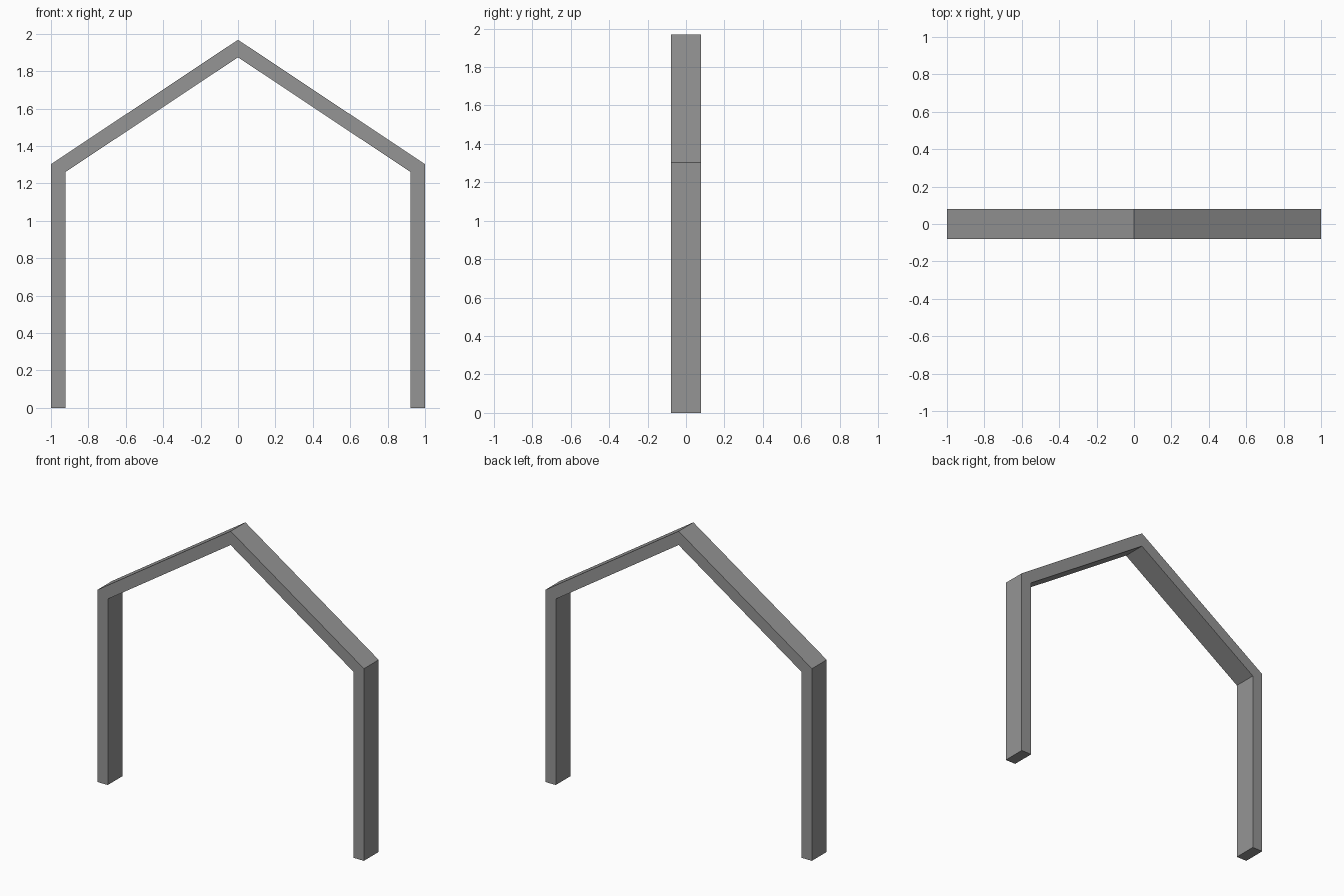
import bpy
import bmesh

if "Cube" in bpy.data.objects:
    bpy.data.objects.remove(bpy.data.objects["Cube"])

HALF_DEPTH = 0.079
T = 0.078            # beam thickness
EAVE, RIDGE = 1.303, 1.968

# Mitre points where the inner faces of the beams meet
slope = RIDGE - EAVE
drop = T * (1 + slope ** 2) ** 0.5
inner_ridge = RIDGE - drop
inner_eave = EAVE + T * slope - drop

# Dark grey paint
paint = bpy.data.materials.new("dark_grey")
paint.diffuse_color = (0.3, 0.3, 0.3, 1)
paint.use_nodes = True
paint.node_tree.nodes["Principled BSDF"].inputs["Base Color"].default_value = paint.diffuse_color


def beam(name, profile, side):
    """Extrude an x-z profile through the frame depth; side = -1 or 1."""
    bm = bmesh.new()
    face = bm.faces.new([bm.verts.new((side * x, -HALF_DEPTH, z)) for x, z in profile])
    ext = bmesh.ops.extrude_face_region(bm, geom=[face])
    verts = [v for v in ext["geom"] if isinstance(v, bmesh.types.BMVert)]
    bmesh.ops.translate(bm, verts=verts, vec=(0, 2 * HALF_DEPTH, 0))
    bmesh.ops.recalc_face_normals(bm, faces=bm.faces)
    mesh = bpy.data.meshes.new(name)
    bm.to_mesh(mesh)
    bm.free()
    mesh.materials.append(paint)
    bpy.context.collection.objects.link(bpy.data.objects.new(name, mesh))


post = [(1 - T, 0), (1, 0), (1, EAVE), (1 - T, inner_eave)]
rafter = [(1 - T, inner_eave), (1, EAVE), (0, RIDGE), (0, inner_ridge)]

# Mirrored posts and rafters
for label, side in (("left", -1), ("right", 1)):
    beam(label + "_post", post, side)
    beam(label + "_rafter", rafter, side)
